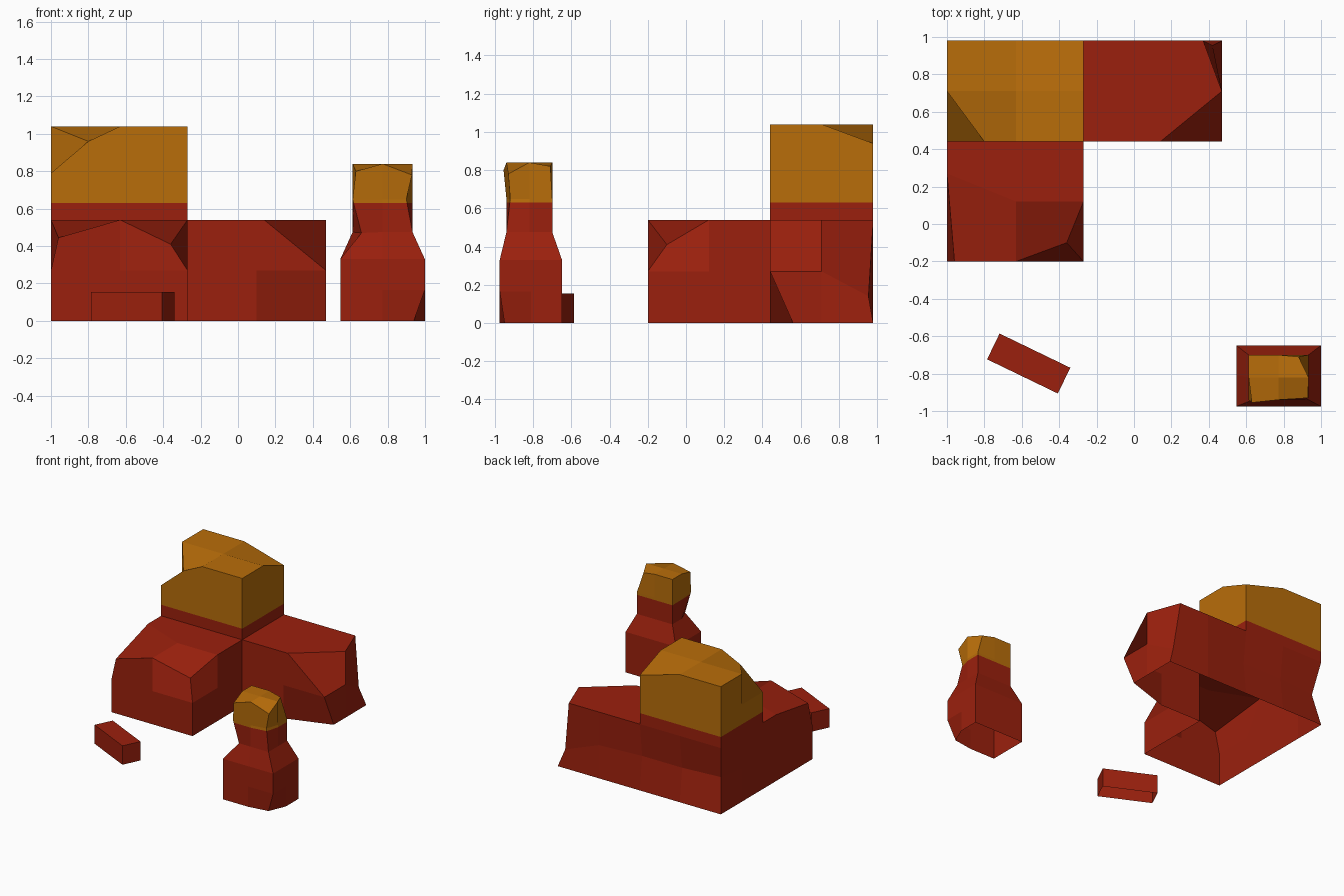
import bpy, bmesh, math
from mathutils import Vector, Matrix

if "Cube" in bpy.data.objects:
    bpy.data.objects.remove(bpy.data.objects["Cube"])


def material(name, rgb):
    m = bpy.data.materials.new(name)
    m.diffuse_color = (*rgb, 1)
    m.use_nodes = True
    m.node_tree.nodes["Principled BSDF"].inputs["Base Color"].default_value = m.diffuse_color
    return m


RED = material("red_rock", (0.33, 0.0145, 0.004))
OCHRE = material("ochre_cap", (0.485, 0.155, 0.003))
CAP_Z = 0.63  # height where red rock turns to ochre


def finish(bm, name):
    """Cut at the colour line, open the underside, colour by height."""
    bmesh.ops.recalc_face_normals(bm, faces=bm.faces)
    under = [f for f in bm.faces if all(v.co.z < 0.001 for v in f.verts)]
    bmesh.ops.delete(bm, geom=under, context='FACES')
    bmesh.ops.bisect_plane(bm, geom=bm.verts[:] + bm.edges[:] + bm.faces[:],
                           plane_co=(0, 0, CAP_Z), plane_no=(0, 0, 1))
    for f in bm.faces:
        f.material_index = int(f.calc_center_median().z > CAP_Z)
    me = bpy.data.meshes.new(name)
    bm.to_mesh(me)
    bm.free()
    me.materials.append(RED)
    me.materials.append(OCHRE)
    ob = bpy.data.objects.new(name, me)
    bpy.context.collection.objects.link(ob)
    return ob


def cell_rock(name, cells, place, moves):
    """Skin a set of grid cells; chosen grid points are pulled to new spots."""
    bm = bmesh.new()
    pts = {}

    def vert(key):
        if key not in pts:
            pts[key] = bm.verts.new(moves.get(key) or place(*key))
        return pts[key]

    for c in cells:
        for axis in range(3):
            u, v = (axis + 1) % 3, (axis + 2) % 3
            for side in (0, 1):
                n = list(c)
                n[axis] += 2 * side - 1
                if tuple(n) in cells:
                    continue
                quad = []
                for a, b in ((0, 0), (1, 0), (1, 1), (0, 1)):
                    k = list(c)
                    k[axis] += side
                    k[u] += a
                    k[v] += b
                    quad.append(vert(tuple(k)))
                bm.faces.new(quad if side else quad[::-1])
    return finish(bm, name)


# Corner outcrop: L-shaped base with a tall block at the corner
XS = (-1, -0.63, -0.27, 0.10, 0.47)
YS = (-0.20, 0.12, 0.44, 0.71, 0.98)
ZS = (0, 0.27, 0.54, 0.79, 1.04)
outcrop = {(i, j, k) for i in range(4) for j in range(4) for k in range(4)
           if (i < 2 or j > 1) and (k < 2 or (i < 2 and j > 1))}
cell_rock("corner_outcrop", outcrop, lambda i, j, k: (XS[i], YS[j], ZS[k]), {
    # front wing
    (0, 0, 2): (-0.96, -0.20, 0.445),
    (2, 0, 2): (-0.36, -0.10, 0.41),
    (0, 1, 2): (-1.00, 0.27, 0.54),
    # right wing
    (4, 2, 2): (0.14, 0.44, 0.54),
    (4, 2, 0): (0.47, 0.56, 0.0),
    (4, 4, 2): (0.37, 0.98, 0.54),
    (4, 4, 1): (0.42, 0.955, 0.14),
    # back wall, slightly waisted
    (0, 4, 1): (-0.96, 0.92, 0.27),
    (1, 4, 1): (-0.63, 0.95, 0.27),
    (2, 4, 1): (-0.27, 0.95, 0.27),
    # tall corner
    (0, 2, 4): (-0.80, 0.44, 0.96),
    (2, 4, 4): (-0.27, 0.98, 0.94),
})

# Standing pillar: wide foot, narrow neck, ochre head
LEVELS = [  # z, half width, half depth, centre y
    (0.0, 0.226, 0.163, -0.812), (0.165, 0.226, 0.163, -0.812),
    (0.33, 0.226, 0.163, -0.812), (0.475, 0.16, 0.12, -0.82),
    (0.65, 0.16, 0.12, -0.82), (0.84, 0.16, 0.12, -0.82)]


def pillar_point(i, j, k):
    z, w, d, cy = LEVELS[k]
    return (0.773 + (i - 1) * w, cy + (j - 1) * d, z)


pillar = {(i, j, k) for i in range(2) for j in range(2) for k in range(5)}
cell_rock("standing_pillar", pillar, pillar_point, {
    (2, 0, 0): (0.94, -0.95, 0.0),
    (0, 0, 3): (0.66, -0.93, 0.47),
    (2, 0, 4): (0.90, -0.92, 0.65),
    (0, 0, 5): (0.63, -0.955, 0.80),
    (2, 0, 5): (0.93, -0.93, 0.78),
    (2, 2, 5): (0.88, -0.71, 0.82),
})

# Fallen slab lying in front
bm = bmesh.new()
bmesh.ops.create_cube(bm, size=1, matrix=Matrix.Translation((-0.563, -0.746, 0.077))
                      @ Matrix.Rotation(math.radians(-25.8), 4, 'Z')
                      @ Matrix.Diagonal((0.42, 0.153, 0.154, 1)))
finish(bm, "fallen_slab")
